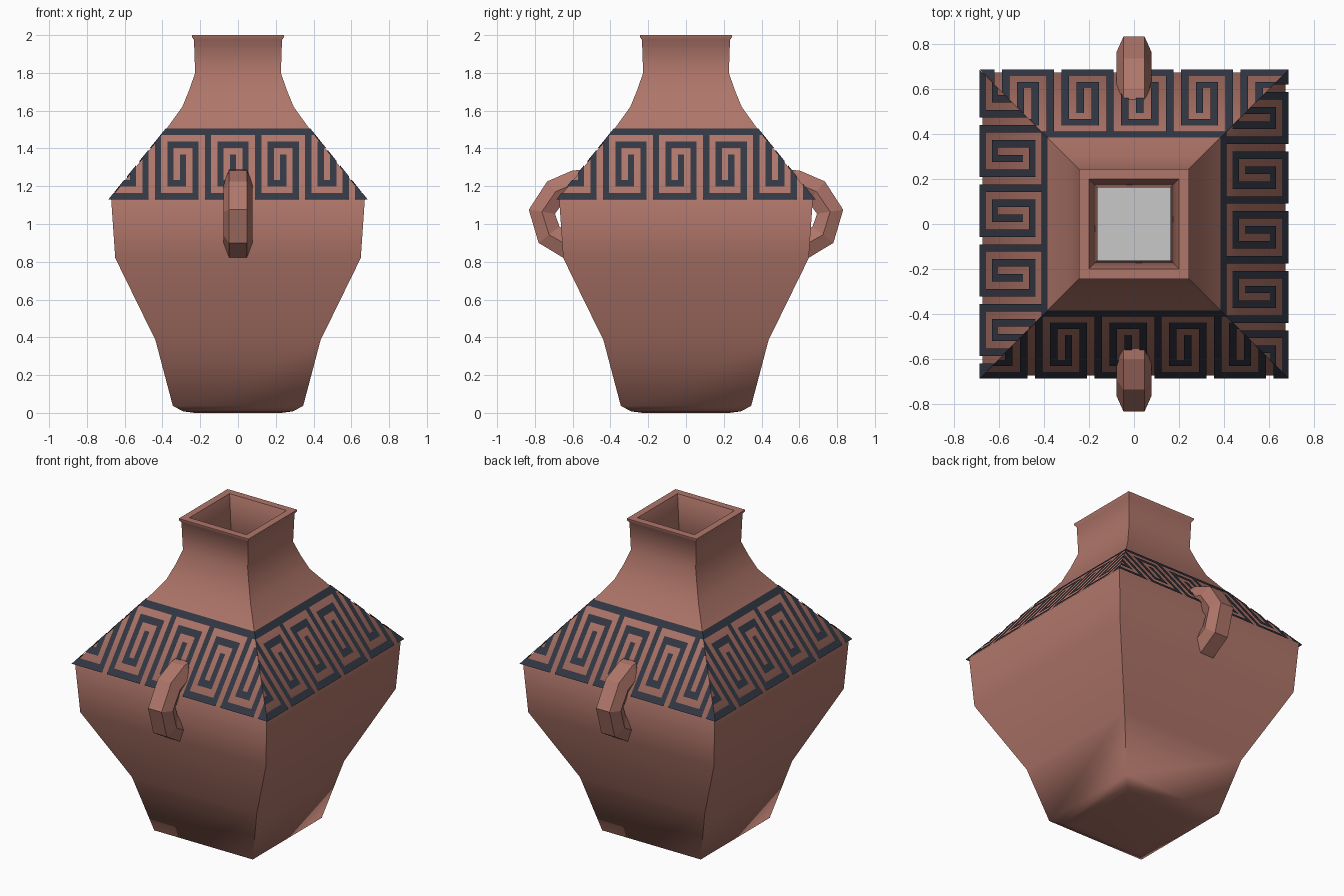
import bpy, bmesh, math
from mathutils import Vector, Matrix

if "Cube" in bpy.data.objects:
    bpy.data.objects.remove(bpy.data.objects["Cube"])


def material(name, rgb):
    m = bpy.data.materials.new(name)
    m.diffuse_color = (*rgb, 1)
    m.use_nodes = True
    m.node_tree.nodes["Principled BSDF"].inputs["Base Color"].default_value = m.diffuse_color
    return m


CLAY = material("terracotta", (0.43, 0.18, 0.143))
NAVY = material("dark_navy", (0.032, 0.038, 0.056))
GREY = material("pale_grey", (0.58, 0.58, 0.58))


def finish(bm, name, mat, smooth=None):
    me = bpy.data.meshes.new(name)
    bm.to_mesh(me)
    bm.free()
    ob = bpy.data.objects.new(name, me)
    bpy.context.collection.objects.link(ob)
    me.materials.append(mat)
    if smooth:
        bpy.ops.object.select_all(action='DESELECT')
        ob.select_set(True)
        bpy.context.view_layer.objects.active = ob
        bpy.ops.object.shade_smooth_by_angle(angle=math.radians(smooth))
    return ob


def bridge(bm, rings):
    for a, b in zip(rings, rings[1:]):
        n = len(a)
        for i in range(n):
            bm.faces.new((a[i], a[(i + 1) % n], b[(i + 1) % n], b[i]))
    bm.faces.new(rings[0][::-1])
    bm.faces.new(rings[-1])
    bmesh.ops.recalc_face_normals(bm, faces=bm.faces)


# Square hollow jar: outer wall up to the rim, then the inner wall down
profile = [(0.23, 0), (0.29, 0.008), (0.345, 0.037), (0.437, 0.385), (0.65, 0.82),
           (0.672, 1.14), (0.385, 1.495), (0.295, 1.62), (0.258, 1.71),
           (0.227, 1.80), (0.233, 1.975), (0.244, 1.99), (0.244, 2.0),
           (0.2, 2.0), (0.19, 1.97), (0.162, 1.79), (0.32, 1.49),
           (0.6, 1.12), (0.58, 0.84), (0.37, 0.4), (0.29, 0.05)]
bm = bmesh.new()
rings = [[bm.verts.new((sx * w, sy * w, z)) for sx, sy in ((-1, -1), (1, -1), (1, 1), (-1, 1))]
         for w, z in profile]
bridge(bm, rings)
finish(bm, "jar_body", CLAY, 60)

# Pale floor seen through the mouth
bm = bmesh.new()
bmesh.ops.create_grid(bm, x_segments=1, y_segments=1, size=0.29,
                      matrix=Matrix.Translation((0, 0, 0.055)))
finish(bm, "inner_floor", GREY)

# Spiral key band on the sloping shoulder: strokes in cells (col0, row0, col1, row1)
strokes = [(0, 0, 8, 1), (0, 1, 1, 10), (0, 10, 7, 11), (6, 2, 7, 10),
           (2, 2, 6, 3), (2, 3, 3, 9), (3, 8, 5, 9), (4, 4, 5, 8)]
COL, ROWS, PERIOD = 0.265 / 8, 11, 0.265
Z_TOP, Z_LOW = 1.502, 1.128


def shoulder(x, row):
    z = Z_TOP + (Z_LOW - Z_TOP) * row / ROWS
    w = 0.672 - (z - 1.14) * (0.672 - 0.385) / (1.495 - 1.14)
    return Vector((x, -w - 0.004, z + 0.003))


band = bmesh.new()
for side in range(4):
    bm = bmesh.new()
    for k in range(-3, 4):
        x0 = -0.175 + k * PERIOD
        for c0, r0, c1, r1 in strokes:
            bm.faces.new([bm.verts.new(shoulder(x0 + c * COL, r))
                          for c, r in ((c0, r1), (c1, r1), (c1, r0), (c0, r0))])
    # trim to the corner edges of the jar
    for s in (-1, 1):
        bmesh.ops.bisect_plane(bm, geom=bm.verts[:] + bm.edges[:] + bm.faces[:],
                               plane_co=(0, 0, 0), plane_no=(s, 1, 0), clear_outer=True)
    bm.transform(Matrix.Rotation(side * math.pi / 2, 4, 'Z'))
    tmp = bpy.data.meshes.new("tmp")
    bm.to_mesh(tmp)
    bm.free()
    band.from_mesh(tmp)
    bpy.data.meshes.remove(tmp)
finish(band, "spiral_band", NAVY)

# Faceted six-sided loop handles, front and back
path = [Vector((0, *p)) for p in ((0.50, 1.222), (0.585, 1.215), (0.69, 1.172), (0.763, 1.065),
                                  (0.725, 0.943), (0.625, 0.887), (0.55, 0.87))]
section = [(-0.078, 0), (-0.047, 0.07), (0.047, 0.07), (0.078, 0), (0.047, -0.07), (-0.047, -0.07)]
for name, sign in (("front_handle", -1), ("back_handle", 1)):
    bm = bmesh.new()
    rings = []
    for i, p in enumerate(path):
        t = (path[min(i + 1, len(path) - 1)] - path[max(i - 1, 0)]).normalized()
        n = Vector((0, -t.z, t.y))
        rings.append([])
        for a, b in section:
            v = p + n * b
            rings[-1].append(bm.verts.new((a, sign * v.y, v.z)))
    bridge(bm, rings)
    finish(bm, name, CLAY)
